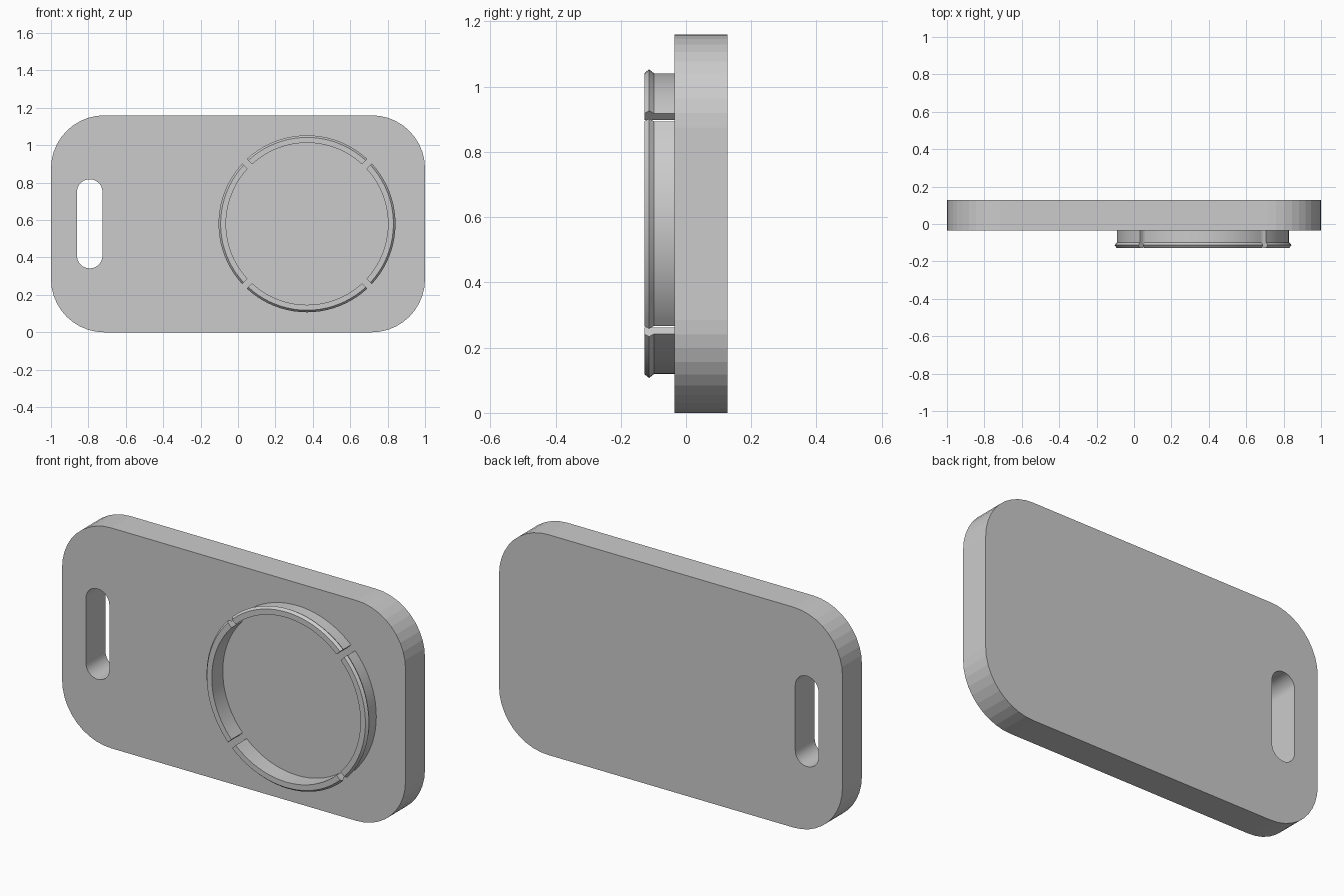
import bpy, bmesh
from math import sin, cos, asin, pi, radians

if "Cube" in bpy.data.objects:
    bpy.data.objects.remove(bpy.data.objects["Cube"])

FRONT, BACK, RIM = -0.035, 0.127, -0.127   # y of plate front, plate back, ring edge
MID_Z = 0.58


def add_object(name, bm):
    bmesh.ops.remove_doubles(bm, verts=bm.verts, dist=1e-5)
    bmesh.ops.recalc_face_normals(bm, faces=bm.faces)
    mesh = bpy.data.meshes.new(name)
    bm.to_mesh(mesh)
    bm.free()
    obj = bpy.data.objects.new(name, mesh)
    bpy.context.collection.objects.link(obj)
    return obj


def rounded_outline(cx, half_w, half_h, r, steps):
    """Rounded rectangle in the xz plane, centred on (cx, MID_Z)."""
    pts = []
    for q, (sx, sz) in enumerate([(1, 1), (-1, 1), (-1, -1), (1, -1)]):
        for i in range(steps + 1):
            a = (q + i / steps) * pi / 2
            pts.append((cx + sx * (half_w - r) + r * cos(a),
                        FRONT, MID_Z + sz * (half_h - r) + r * sin(a)))
    return pts


def add_loop(bm, pts):
    verts = [bm.verts.new(p) for p in pts]
    for a, b in zip(verts, verts[1:] + verts[:1]):
        bm.edges.new((a, b))


# Plate with a strap slot cut through it
bm = bmesh.new()
add_loop(bm, rounded_outline(0, 1.0, MID_Z, 0.285, 10))
add_loop(bm, rounded_outline(-0.793, 0.068, 0.238, 0.0675, 10))
bmesh.ops.remove_doubles(bm, verts=bm.verts, dist=1e-5)
bmesh.ops.triangle_fill(bm, edges=bm.edges[:], use_beauty=True, use_dissolve=False)
ext = bmesh.ops.extrude_face_region(bm, geom=bm.faces[:], use_keep_orig=True)
new_verts = [v for v in ext["geom"] if isinstance(v, bmesh.types.BMVert)]
bmesh.ops.translate(bm, verts=new_verts, vec=(0, BACK - FRONT, 0))
add_object("plate", bm)

# Snap ring: four arcs with a small outer lip, separated by parallel-sided gaps
PROFILE = [(0.433, FRONT), (0.461, FRONT), (0.461, -0.098),
           (0.473, -0.113), (0.462, RIM), (0.433, RIM)]
GAP, STEPS, RING_X = 0.034, 20, 0.369


def clip_arc(name, mid_angle):
    bm = bmesh.new()
    rows = []
    for i in range(STEPS + 1):
        t = 2 * i / STEPS - 1
        row = []
        for r, y in PROFILE:
            a = mid_angle + t * (pi / 4 - asin(GAP / 2 / r))
            row.append(bm.verts.new((RING_X + r * cos(a), y, MID_Z + r * sin(a))))
        rows.append(row)
    n = len(PROFILE)
    for a, b in zip(rows, rows[1:]):
        for k in range(n):
            bm.faces.new((a[k], a[(k + 1) % n], b[(k + 1) % n], b[k]))
    bm.faces.new(rows[0])
    bm.faces.new(rows[-1])
    obj = add_object(name, bm)
    bpy.ops.object.select_all(action='DESELECT')
    obj.select_set(True)
    bpy.context.view_layer.objects.active = obj
    bpy.ops.object.shade_smooth_by_angle(angle=radians(20))


for i, side in enumerate(["right", "top", "left", "bottom"]):
    clip_arc("ring_arc_" + side, i * pi / 2)
